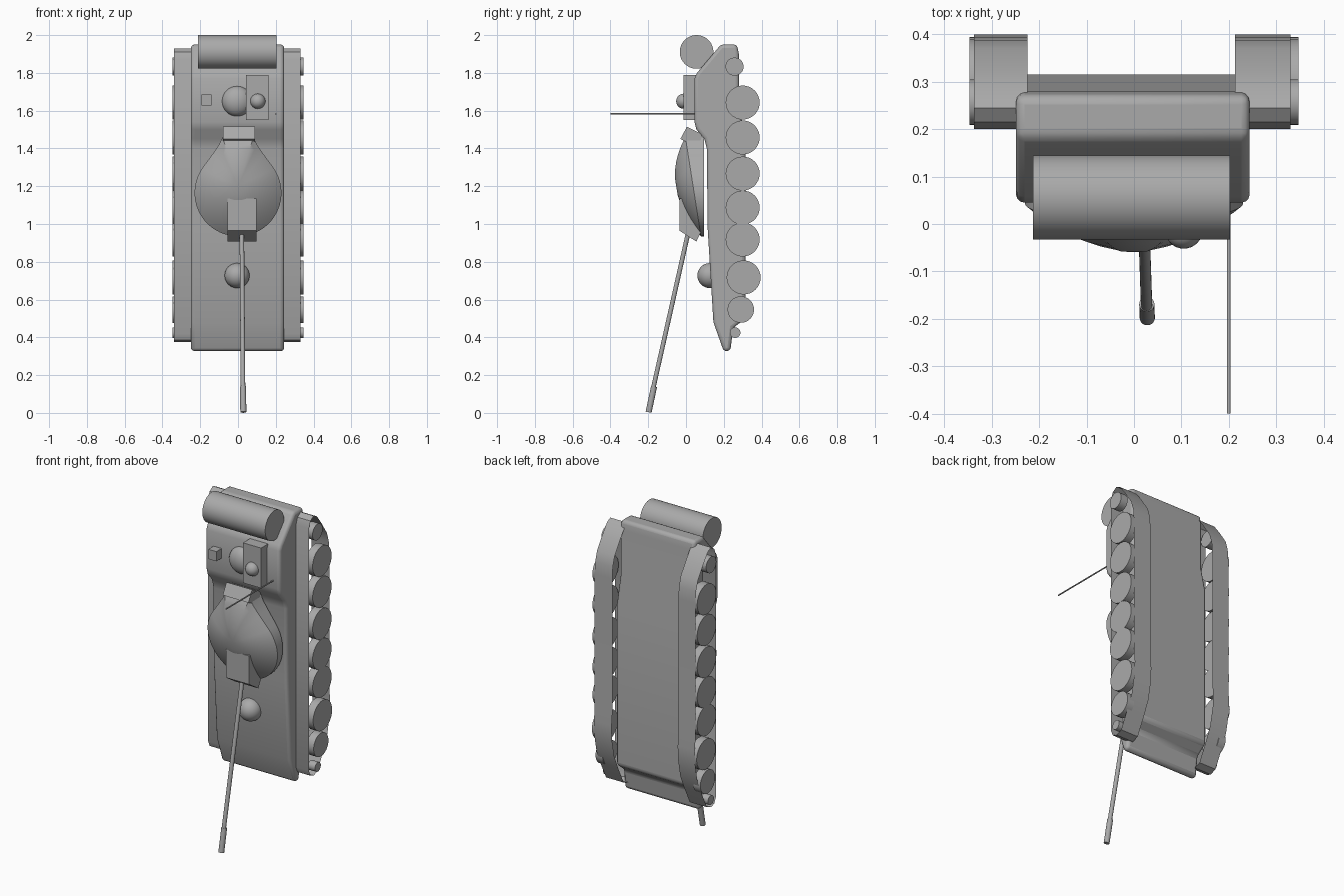
import bpy, bmesh, math
from mathutils import Vector

cube = bpy.data.objects.get("Cube")
if cube:
    bpy.data.objects.remove(cube, do_unlink=True)

GREY = 0.4
mat = bpy.data.materials.new("plain grey")
mat.use_nodes = True
mat.diffuse_color = (GREY, GREY, GREY, 1)
mat.node_tree.nodes["Principled BSDF"].inputs["Base Color"].default_value = (GREY, GREY, GREY, 1)
mat.use_backface_culling = True


def finish(name, bm, smooth=True, bevel=0, recalc=True):
    """Turn a bmesh into a named, coloured object."""
    if recalc:
        bmesh.ops.recalc_face_normals(bm, faces=bm.faces)
    me = bpy.data.meshes.new(name)
    bm.to_mesh(me)
    bm.free()
    ob = bpy.data.objects.new(name, me)
    bpy.context.collection.objects.link(ob)
    me.materials.append(mat)
    if bevel:
        mod = ob.modifiers.new("rounded edges", 'BEVEL')
        mod.width, mod.segments = bevel, 3
        mod.limit_method, mod.angle_limit = 'ANGLE', math.radians(35)
    if smooth:
        bpy.ops.object.select_all(action='DESELECT')
        ob.select_set(True)
        bpy.context.view_layer.objects.active = ob
        bpy.ops.object.shade_smooth_by_angle(angle=math.radians(35))
    return ob


def prism(name, profile, x0, x1, bevel=0, smooth=False):
    """Extrude a (y, z) profile along x."""
    bm = bmesh.new()
    face = bm.faces.new([bm.verts.new((x0, y, z)) for y, z in profile])
    ext = bmesh.ops.extrude_face_region(bm, geom=[face])["geom"]
    bmesh.ops.translate(bm, vec=(x1 - x0, 0, 0),
                        verts=[g for g in ext if isinstance(g, bmesh.types.BMVert)])
    return finish(name, bm, smooth, bevel)


def box(name, x0, x1, y0, y1, z0, z1):
    return prism(name, [(y0, z0), (y1, z0), (y1, z1), (y0, z1)], x0, x1)


def rod(name, a, b, r, sides=32):
    """Cylinder between two points."""
    a, b = Vector(a), Vector(b)
    bm = bmesh.new()
    bmesh.ops.create_cone(bm, cap_ends=True, segments=sides, radius1=r, radius2=r,
                          depth=(b - a).length)
    bm.transform((b - a).to_track_quat('Z', 'Y').to_matrix().to_4x4())
    bmesh.ops.translate(bm, vec=(a + b) / 2, verts=bm.verts)
    return finish(name, bm)


def ball(name, center, r, depth=1.0):
    bm = bmesh.new()
    bmesh.ops.create_uvsphere(bm, u_segments=32, v_segments=16, radius=r)
    bmesh.ops.scale(bm, vec=(1, depth, 1), verts=bm.verts)
    bmesh.ops.translate(bm, vec=center, verts=bm.verts)
    return finish(name, bm)


# Hull: one side profile with a raised rear deck and a sloping nose
prism("hull", [(0.185, 1.95), (0.27, 1.95), (0.28, 1.90), (0.28, 1.62), (0.315, 1.46),
               (0.315, 0.50), (0.25, 0.45), (0.235, 0.33), (0.20, 0.325), (0.145, 0.48),
               (0.115, 0.97), (0.11, 1.40), (0.097, 1.45), (0.055, 1.50), (0.045, 1.54),
               (0.045, 1.77), (0.058, 1.80)],
      -0.249, 0.244, bevel=0.02, smooth=True)

# Tracks: single-sided bands around the running gear
band = [(0.20, 0.42), (0.20, 1.87), (0.215, 1.91), (0.245, 1.93), (0.275, 1.915),
        (0.32, 1.855), (0.37, 1.78), (0.388, 1.72), (0.393, 1.65), (0.393, 0.84),
        (0.40, 0.77), (0.397, 0.69), (0.375, 0.58), (0.34, 0.50), (0.285, 0.39),
        (0.245, 0.375), (0.215, 0.385)]
# Wheels: y, z, radius
wheels = [(0.257, 1.833, 0.048), (0.305, 0.717, 0.09), (0.29, 0.547, 0.07), (0.26, 0.425, 0.028)]
wheels += [(0.30, z, 0.09) for z in (1.643, 1.458, 1.267, 1.087, 0.918)]

for side, s, inner, outer in (("left", 1, 0.213, 0.33), ("right", -1, 0.225, 0.338)):
    bm = bmesh.new()
    x0, x1 = sorted((s * inner, s * outer))
    low = [bm.verts.new((x0, y, z)) for y, z in band]
    high = [bm.verts.new((x1, y, z)) for y, z in band]
    for i in range(len(band)):
        j = (i + 1) % len(band)
        bm.faces.new((low[i], high[i], high[j], low[j]))
    finish(side + "_track", bm, recalc=False)
    for n, (y, z, r) in enumerate(wheels):
        rod(f"{side}_wheel_{n + 1}", (s * 0.30, y, z), (s * 0.347, y, z), r)

# Turret: teardrop outline with a wall and a shallow dome
outline = []
for i in range(41):
    a = math.radians(146 + (394 - 146) * i / 40)
    outline.append((0.23 * math.cos(a), 1.165 + 0.23 * math.sin(a)))
outline += [(0.135, 1.37), (0.10, 1.42), (0.082, 1.46), (-0.082, 1.46), (-0.10, 1.42), (-0.135, 1.37)]
bm = bmesh.new()
rings = [[bm.verts.new((x, 0.095, z)) for x, z in outline]]
for k in range(9):
    t = math.cos(math.pi / 2 * k / 9)
    ring = []
    for x, z in outline:
        zz = 1.2 + (z - 1.2) * t
        y = 0.08 - 0.157 * (zz - 0.93) - 0.092 * (1 - t * t)
        ring.append(bm.verts.new((x * t, y, zz)))
    rings.append(ring)
n = len(outline)
for a, b in zip(rings, rings[1:]):
    for i in range(n):
        bm.faces.new((a[i], a[(i + 1) % n], b[(i + 1) % n], b[i]))
bm.faces.new(rings[0])
tip = bm.verts.new((0, -0.052, 1.2))
for i in range(n):
    bm.faces.new((rings[-1][i], rings[-1][(i + 1) % n], tip))
finish("turret", bm)

# Turret box and gun mount
prism("turret_rear_box", [(0.005, 1.515), (0.09, 1.473), (0.06, 1.405), (-0.03, 1.45)], -0.08, 0.09)
prism("gun_mount", [(-0.035, 1.135), (-0.035, 0.965), (0.055, 0.907), (0.08, 0.96), (0.06, 1.135)],
      -0.055, 0.097)

# Gun barrel and muzzle
rod("gun_barrel", (0.02, 0.022, 1.0), (0.027, -0.185, 0.08), 0.012)
rod("gun_muzzle", (0.027, -0.169, 0.14), (0.028, -0.198, 0.004), 0.016)

# Deck fittings
rod("rear_drum", (-0.213, 0.056, 1.911), (0.203, 0.056, 1.911), 0.089, 48)
box("hatch_block", 0.042, 0.162, -0.013, 0.06, 1.55, 1.79)
ball("hatch_knob", (0.105, -0.012, 1.65), 0.04)
ball("rear_deck_dome", (-0.005, 0.05, 1.65), 0.08, 0.7)
box("small_box", -0.193, -0.14, -0.005, 0.06, 1.627, 1.685)
ball("front_deck_dome", (-0.005, 0.126, 0.727), 0.066)
rod("antenna", (0.2, -0.4, 1.583), (0.2, 0.06, 1.583), 0.004, 12)
